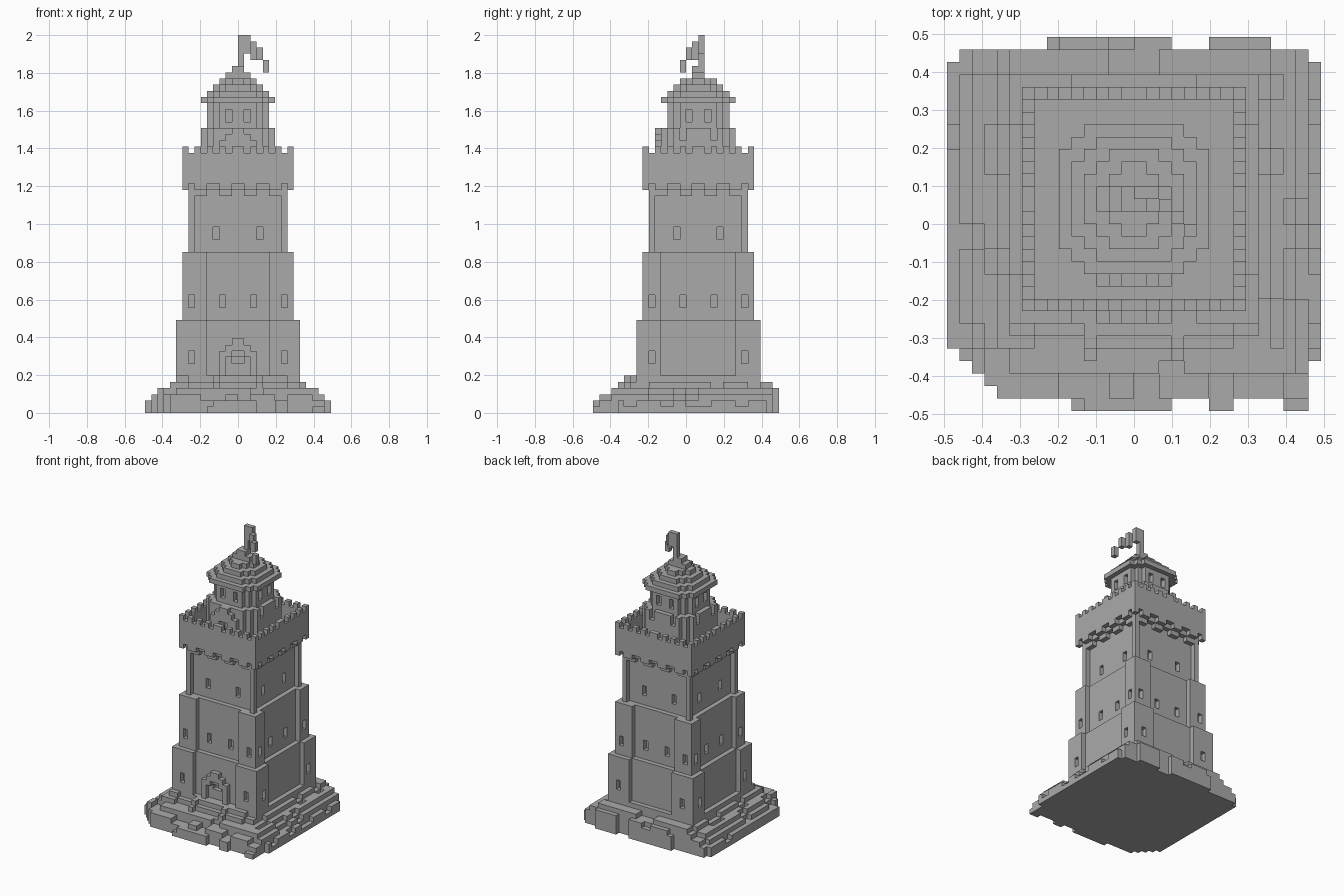
import bpy, bmesh, random
from mathutils import Vector

cube = bpy.data.objects.get("Cube")
if cube:
    bpy.data.objects.remove(cube, do_unlink=True)

UNIT = 2 / 61          # edge of one block
TOWER_Y = 2            # the tower stands two blocks behind the centre
random.seed(4)

stone = bpy.data.materials.new("grey stone")
stone.use_nodes = True
GREY = (0.4, 0.4, 0.4, 1)
stone.diffuse_color = GREY
stone.node_tree.nodes["Principled BSDF"].inputs["Base Color"].default_value = GREY


def box(x0, x1, y0, y1, z0, z1):
    return {(x, y, z) for x in range(x0, x1) for y in range(y0, y1) for z in range(z0, z1)}


def block(hx, hy, z0, z1):
    return box(-hx, hx, -hy, hy, z0, z1)


def octagon(r, z0, z1):
    """Stepped round plan of half width r."""
    cells = set()
    for cut in range(min(3, r)):
        cells |= block(r - cut, max(1, r - 2 + cut), z0, z1)
    return cells


def mirror_index(i):
    return i if i >= 0 else -1 - i


def carve_windows(cells, offset, z0, sides="xy"):
    """Cut a slit, one block deep, at +-offset on every face."""
    doomed = set()
    for z in (z0, z0 + 1):
        for i in (offset, -1 - offset):
            ys = [c[1] for c in cells if c[0] == i and c[2] == z]
            xs = [c[0] for c in cells if c[1] == i and c[2] == z]
            doomed |= {(i, max(ys), z), (min(xs), i, z), (max(xs), i, z)}
            if "y" in sides:
                doomed.add((i, min(ys), z))
    cells -= doomed


def build(name, cells, shift=TOWER_Y):
    """Skin the outside of a set of blocks and merge flat areas."""
    bm = bmesh.new()
    for c in cells:
        for axis in range(3):
            for sign in (-1, 1):
                n = list(c)
                n[axis] += sign
                if tuple(n) in cells:
                    continue
                a, b = (axis + 1) % 3, (axis + 2) % 3
                corners = []
                for da, db in ((0, 0), (1, 0), (1, 1), (0, 1)):
                    p = Vector(c)
                    p[axis] += sign > 0
                    p[a] += da
                    p[b] += db
                    p.y += shift
                    corners.append(bm.verts.new(p * UNIT))
                bm.faces.new(corners if sign > 0 else corners[::-1])
    bmesh.ops.remove_doubles(bm, verts=bm.verts, dist=UNIT / 10)
    bmesh.ops.dissolve_limit(bm, angle_limit=0.01, verts=bm.verts, edges=bm.edges)
    mesh = bpy.data.meshes.new(name)
    bm.to_mesh(mesh)
    bm.free()
    mesh.materials.append(stone)
    bpy.context.collection.objects.link(bpy.data.objects.new(name, mesh))


# Rocky base: heights fall away from the tower, with chipped patches
SIDE, FRONT, BACK = [5, 4, 4, 3, 2], [6, 5, 4, 4, 3, 3, 2], [5, 5, 4]
chips = {}
rock = set()
for x in range(-15, 15):
    for y in range(-15, 15):
        k = mirror_index(x)
        if x + y < -25 or (k == 14 and not -11 <= y < 13):
            continue
        if y == -15 and not (-5 <= x < 3 or 6 <= x < 8 or 12 <= x < 14):
            continue
        if y == 14 and not (-7 <= x < 3 or 6 <= x < 11):
            continue
        h = 6
        if k >= 10:
            h = min(h, SIDE[k - 10])
        if y < -8:
            h = min(h, FRONT[-9 - y])
        if y >= 12:
            h = min(h, BACK[y - 12])
        key = (x // 2, y // 2)
        chip = chips.setdefault(key, random.choice((0, 0, 1)))
        if y < 12 and k < 10 and y >= -8:
            chip = 0
        rock |= box(x, x + 1, y, y + 1, 0, max(1, h - chip))
build("rocky_base", rock, 0)

# Stairs to the door
stairs = set()
for step in range(4):
    stairs |= box(-3, 3, -9 - step, -8 - step, 1, 6 - step)
    for x in (-4, 3):
        if step < 3:
            stairs |= box(x, x + 1, -9 - step, -8 - step, 1, 6 - step // 2)
build("stairs", stairs, 0)

# Lower storey with corner buttresses
lower = block(9, 9, 1, 15) | {
    c for c in block(10, 10, 1, 15)
    if mirror_index(c[0]) >= 5 and mirror_index(c[1]) >= 6}
carve_windows(lower, 7, 8)
# Arched doorway
for half, top in ((3, 10), (2, 11), (1, 12)):
    lower |= box(-half, half, -10, -9, 5, top)
lower -= box(-2, 2, -10, -9, 6, 9) | box(-1, 1, -10, -9, 9, 10)
lower -= box(-1, 1, -9, -8, 8, 9)
build("lower_storey", lower)

# Middle storey
middle = block(8, 8, 14, 26) | {
    c for c in block(9, 9, 14, 26)
    if mirror_index(c[0]) >= 5 and mirror_index(c[1]) >= 6}
carve_windows(middle, 7, 17)
carve_windows(middle, 2, 17)
build("middle_storey", middle)

# Upper storey with slim corner posts
upper = block(7, 7, 25, 38) | {
    c for c in block(8, 8, 25, 37)
    if mirror_index(c[0]) == 7 and mirror_index(c[1]) == 7}
carve_windows(upper, 3, 28)
build("upper_storey", upper)

# Overhanging parapet, floor, corbels and battlements
FLOOR = 39
parapet = block(9, 9, 37, 43) - block(8, 8, FLOOR, 43)
for x, y, z in block(9, 9, 42, 43):
    kx, ky = mirror_index(x), mirror_index(y)
    if max(kx, ky) == 8 and min(kx, ky) % 2:
        parapet.discard((x, y, z))
for x, y, z in block(9, 9, 35, 37):
    kx, ky = mirror_index(x), mirror_index(y)
    depth, along = max(kx, ky), min(kx, ky)
    corbel = ((along + 1) // 2) % 2 == 1
    if depth == 7 and (corbel or z == 36):
        parapet.add((x, y, z))
    if depth == 8 and z == 36 and (corbel or along == 8):
        parapet.add((x, y, z))
build("parapet", parapet)

# Turret in two stages
turret_base = octagon(6, FLOOR, 46)
carve_windows(turret_base, 2, 44, "x")
for half, top in ((3, 44), (2, 45), (1, 46)):
    turret_base |= box(-half, half, -7, -6, FLOOR, top)
turret_base -= box(-1, 1, -7, -5, FLOOR, 43)
build("turret_base", turret_base)

turret_top = octagon(5, 45, 51)
carve_windows(turret_top, 1, 47)
build("turret_top", turret_top)

# Stepped roof
roof = set()
for level in range(6):
    roof |= octagon(6 - level, 50 + level, 51 + level)
build("roof", roof)

# Pole and fluttering flag
build("flag_pole", box(0, 1, 0, 1, 55, 61))
flag = box(1, 2, 0, 1, 58, 61)
for i, (z0, z1) in enumerate(((57, 60), (57, 59), (55, 57))):
    flag |= box(2 + i, 3 + i, -1 - i, -i, z0, z1)
build("flag", flag)
